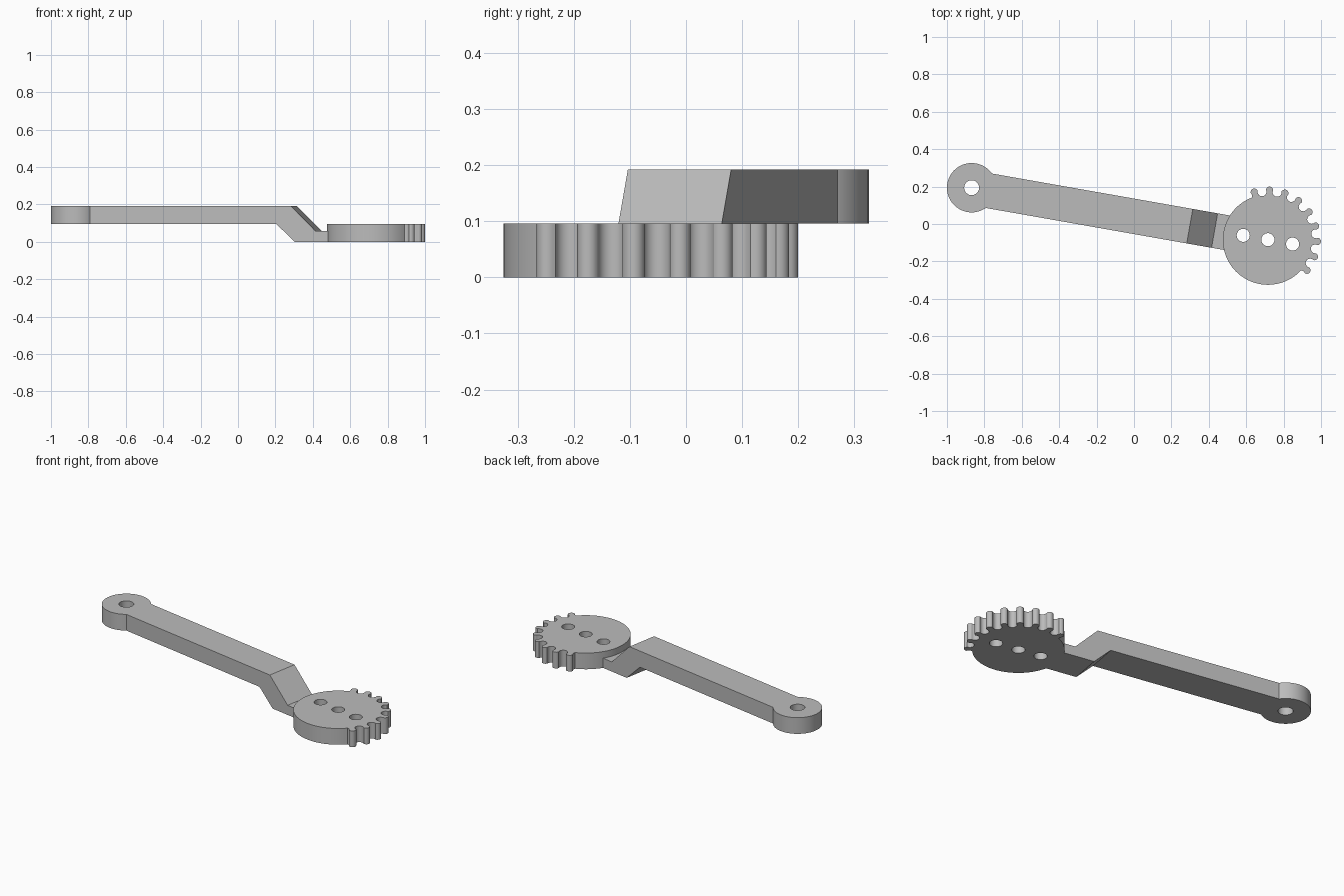
import bpy, bmesh
from math import radians, cos, sin
from mathutils import Matrix, Vector

cube = bpy.data.objects.get("Cube")
if cube:
    bpy.data.objects.remove(cube, do_unlink=True)

# One plain grey for the whole part
grey = bpy.data.materials.new("plain grey")
grey.use_nodes = True
grey.diffuse_color = (0.5, 0.5, 0.5, 1)
grey.node_tree.nodes["Principled BSDF"].inputs["Base Color"].default_value = grey.diffuse_color

TILT = radians(-10)
EYE = Vector((-0.868, 0.194, 0))
GEAR = Vector((0.716, -0.084, 0))
THICK = 0.096
UPPER = 0.096


def polar(r, deg):
    return Vector((r * cos(radians(deg)), r * sin(radians(deg)), 0))


def arc(centre, r, start, end, steps):
    """Points along an arc, both ends included."""
    return [centre + polar(r, start + (end - start) * i / steps) for i in range(steps + 1)]


def circle(centre, r, steps=48):
    return arc(centre, r, 0, 360, steps)[:-1]


def solid(name, loops, push, matrix):
    """Fill an outline with optional holes and extrude it along push."""
    bm = bmesh.new()
    for points in loops:
        verts = [bm.verts.new(p) for p in points]
        for a, b in zip(verts, verts[1:] + verts[:1]):
            bm.edges.new((a, b))
    bmesh.ops.remove_doubles(bm, verts=bm.verts[:], dist=0.001)
    bmesh.ops.triangle_fill(bm, edges=bm.edges[:], use_beauty=True)
    side = bmesh.ops.extrude_face_region(bm, geom=bm.faces[:], use_keep_orig=True)
    moved = [g for g in side["geom"] if isinstance(g, bmesh.types.BMVert)]
    bmesh.ops.translate(bm, verts=moved, vec=push)
    bmesh.ops.recalc_face_normals(bm, faces=bm.faces[:])
    mesh = bpy.data.meshes.new(name)
    bm.to_mesh(mesh)
    bm.free()
    mesh.materials.append(grey)
    obj = bpy.data.objects.new(name, mesh)
    bpy.context.collection.objects.link(obj)
    obj.matrix_world = matrix
    bpy.ops.object.select_all(action='DESELECT')
    obj.select_set(True)
    bpy.context.view_layer.objects.active = obj
    bpy.ops.object.shade_smooth_by_angle(angle=radians(30))
    return obj


up = Vector((0, 0, THICK))
turn = Matrix.Rotation(TILT, 4, 'Z')

# Pivot eyelet at the raised end
origin = Vector()
solid("pivot_eyelet", [circle(origin, 0.132, 64), circle(origin, 0.04, 32)], up,
      Matrix.Translation(EYE + Vector((0, 0, UPPER))) @ turn)

# Cranked arm: side profile (distance along arm, height) pushed across its width
HALF = 0.0935
profile = [(0.08, UPPER), (1.105, UPPER), (1.205, 0), (1.4, 0),
           (1.4, 0.057), (1.319, 0.057), (1.184, 0.192), (0.08, 0.192)]
solid("cranked_arm", [[Vector((s, -HALF, z)) for s, z in profile]],
      Vector((0, 2 * HALF, 0)), Matrix.Translation(EYE) @ turn)

# Sector gear: nine rounded teeth with round scoops between, then a plain rim
PITCH, FIRST, TEETH = 18, -28, 9
LAST = FIRST + PITCH * (TEETH - 1)


def scoop(angle, start, end):
    return arc(polar(0.258, angle), 0.024, angle + 180 + start, angle + 180 + end, 10)


outline = scoop(FIRST - PITCH / 2, -41, -113)
for i in range(TEETH):
    angle = FIRST + PITCH * i
    outline += arc(polar(0.2645, angle), 0.0195, angle - 81, angle + 81, 10)
    outline += scoop(angle + PITCH / 2, 113, 41 if i == TEETH - 1 else -113)
outline += arc(origin, 0.241, LAST + 5.5, FIRST + 360 - 5.5, 56)

holes = [circle(Vector((x, 0, 0)), 0.035, 32) for x in (-0.134, 0, 0.134)]
solid("sector_gear", [outline] + holes, up, Matrix.Translation(GEAR) @ turn)
